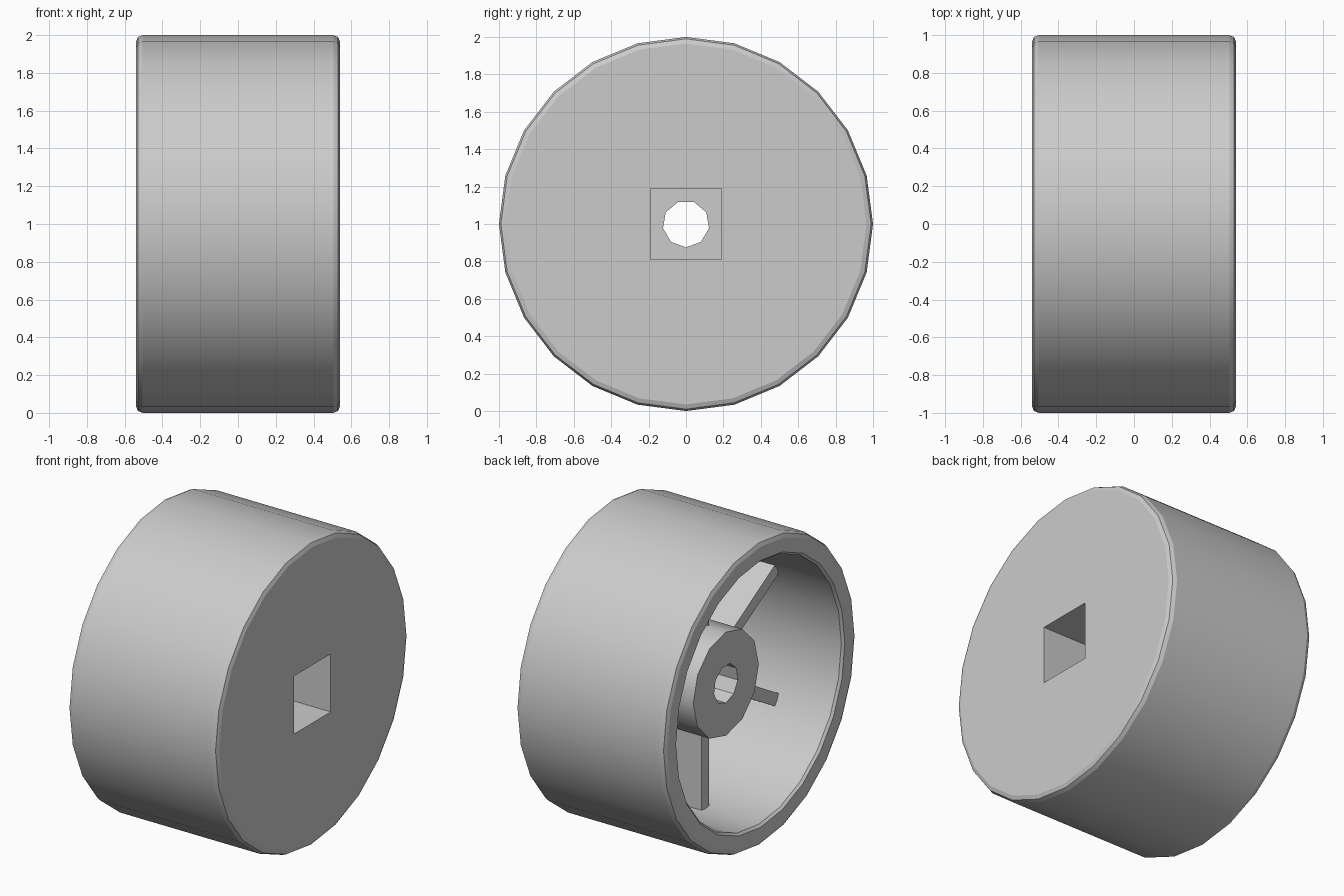
import bpy, bmesh, math
from mathutils import Matrix

if "Cube" in bpy.data.objects:
    bpy.data.objects.remove(bpy.data.objects["Cube"])

gray = bpy.data.materials.new("light_gray")
gray.use_nodes = True
gray.diffuse_color = (0.6, 0.6, 0.6, 1)
gray.node_tree.nodes["Principled BSDF"].inputs["Base Color"].default_value = (0.6, 0.6, 0.6, 1)

HALF, CENTER = 0.54, 1.0          # half width, axle height
RIM, FLOOR = 0.86, 0.40           # inner wall radius, web face
HUB_FACE, SPOKE_FACE = -0.29, -0.14
POCKET_END = 0.09


def finish(name, bm):
    bmesh.ops.recalc_face_normals(bm, faces=bm.faces)
    mesh = bpy.data.meshes.new(name)
    bm.to_mesh(mesh)
    bm.free()
    mesh.materials.append(gray)
    obj = bpy.data.objects.new(name, mesh)
    obj.location.z = CENTER
    bpy.context.collection.objects.link(obj)
    return obj


def lathe(name, profile, sides, start=0.0):
    """Turn (x, radius) points around the x axle; end loops are capped."""
    bm = bmesh.new()
    rings = []
    for x, r in profile:
        angles = [start + math.tau * i / sides for i in range(sides)]
        rings.append([bm.verts.new((x, r * math.cos(a), r * math.sin(a))) for a in angles])
    for a, b in zip(rings, rings[1:]):
        for i in range(sides):
            j = (i + 1) % sides
            bm.faces.new((a[i], a[j], b[j], b[i]))
    bm.faces.new(rings[0])
    bm.faces.new(rings[-1])
    return finish(name, bm)


def box(name, x0, x1, y0, y1, z0, z1, turn=0.0):
    bm = bmesh.new()
    bmesh.ops.create_cube(bm, size=1)
    size = Matrix.Diagonal((x1 - x0, y1 - y0, z1 - z0, 1))
    move = Matrix.Translation(((x0 + x1) / 2, (y0 + y1) / 2, (z0 + z1) / 2))
    bm.transform(Matrix.Rotation(turn, 4, 'X') @ move @ size)
    return finish(name, bm)


def select_only(obj):
    bpy.ops.object.select_all(action='DESELECT')
    obj.select_set(True)
    bpy.context.view_layer.objects.active = obj


def cut(obj, cutter):
    mod = obj.modifiers.new("cut", 'BOOLEAN')
    mod.operation, mod.solver, mod.object = 'DIFFERENCE', 'EXACT', cutter
    select_only(obj)
    bpy.ops.object.modifier_apply(modifier=mod.name)


def smooth(obj, degrees):
    select_only(obj)
    bpy.ops.object.shade_smooth_by_angle(angle=math.radians(degrees))


# Drum: closed web on one side, open cup with rounded rim on the other
b = 0.035
k = b * (1 - math.sqrt(0.5))
drum = lathe("drum", [
    (HALF, 1 - b), (HALF - k, 1 - k), (HALF - b, 1),
    (b - HALF, 1), (k - HALF, 1 - k), (-HALF, 1 - b),
    (-HALF, RIM + 0.015), (0.015 - HALF, RIM), (FLOOR, RIM)], 24)

# Hub inside the cup
hub = lathe("hub", [(HUB_FACE, 0.34), (FLOOR, 0.34)], 12)

# Square pocket and nine-sided axle bore
pocket = box("pocket_cutter", POCKET_END, HALF + 0.2, -0.19, 0.19, -0.19, 0.19)
bore = lathe("bore_cutter", [(-1, 0.125), (1, 0.125)], 9, -math.pi / 2)
bpy.context.view_layer.update()
cut(drum, pocket)
cut(hub, pocket)
cut(hub, bore)
smooth(drum, 20)
smooth(hub, 35)
for cutter in (pocket, bore):
    bpy.data.objects.remove(cutter)

# Six radial spokes from hub to rim
for i in range(6):
    box(f"spoke_{i + 1}", SPOKE_FACE, FLOOR, -0.04, 0.04, 0.32, RIM, math.tau * i / 6)
